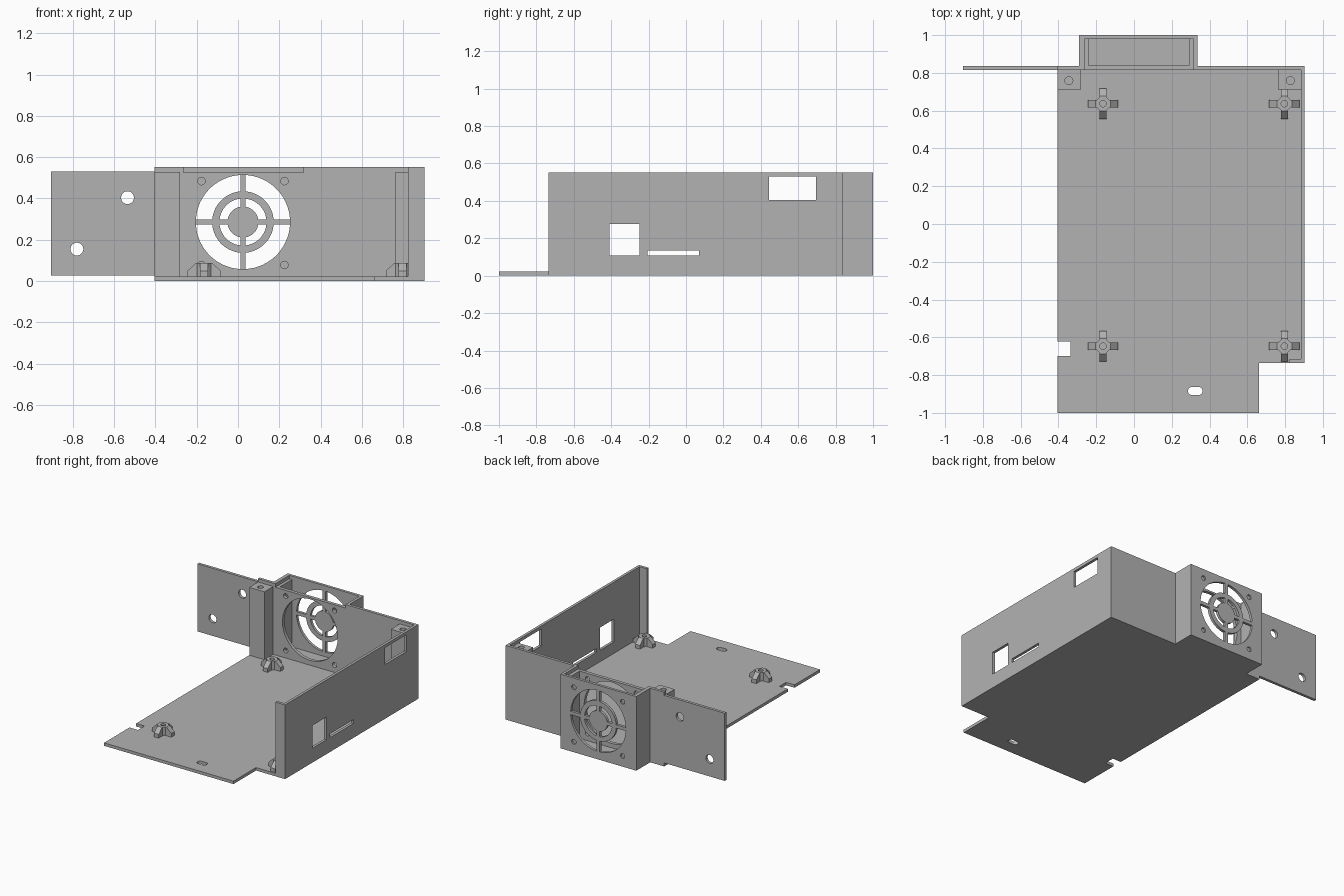
import bpy, bmesh, math
from mathutils import Matrix, Vector

cube = bpy.data.objects.get("Cube")
if cube:
    bpy.data.objects.remove(cube, do_unlink=True)

grey = bpy.data.materials.new("plain grey")
grey.use_nodes = True
grey.diffuse_color = (0.45, 0.45, 0.45, 1)
grey.node_tree.nodes["Principled BSDF"].inputs["Base Color"].default_value = (0.45, 0.45, 0.45, 1)

FLOOR, TOP = 0.022, 0.553
FAN_X, FAN_Z, FAN_R = 0.024, 0.286, 0.228


def finish(bm, name):
    bmesh.ops.recalc_face_normals(bm, faces=bm.faces)
    mesh = bpy.data.meshes.new(name)
    bm.to_mesh(mesh)
    bm.free()
    mesh.materials.append(grey)
    ob = bpy.data.objects.new(name, mesh)
    bpy.context.collection.objects.link(ob)
    return ob


def prism(name, outline, z0, z1):
    bm = bmesh.new()
    face = bm.faces.new([bm.verts.new((x, y, z0)) for x, y in outline])
    new = bmesh.ops.extrude_face_region(bm, geom=[face])["geom"]
    bmesh.ops.translate(bm, vec=(0, 0, z1 - z0),
                        verts=[v for v in new if isinstance(v, bmesh.types.BMVert)])
    return finish(bm, name)


def box(name, x0, x1, y0, y1, z0, z1):
    return prism(name, [(x0, y0), (x1, y0), (x1, y1), (x0, y1)], z0, z1)


def cylinder(name, centre, radius, depth, axis="Z", sides=48):
    bm = bmesh.new()
    turn = Matrix.Rotation(math.pi / 2, 4, "X") if axis == "Y" else Matrix()
    spin = Matrix.Rotation(math.pi / sides, 4, "Z")
    bmesh.ops.create_cone(bm, cap_ends=True, segments=sides, radius1=radius, radius2=radius,
                          depth=depth, matrix=Matrix.Translation(centre) @ turn @ spin)
    return finish(bm, name)


def combine(ob, others, operation="DIFFERENCE"):
    bpy.context.view_layer.objects.active = ob
    for other in others:
        mod = ob.modifiers.new("combine", "BOOLEAN")
        mod.operation, mod.solver, mod.object = operation, "EXACT", other
        bpy.ops.object.modifier_apply(modifier=mod.name)
        bpy.data.objects.remove(other, do_unlink=True)
    bm = bmesh.new()
    bm.from_mesh(ob.data)
    bmesh.ops.dissolve_limit(bm, angle_limit=0.01, verts=bm.verts, edges=bm.edges)
    bm.to_mesh(ob.data)
    bm.free()


def smooth(ob):
    bpy.ops.object.select_all(action="DESELECT")
    ob.select_set(True)
    bpy.context.view_layer.objects.active = ob
    bpy.ops.object.shade_smooth_by_angle(angle=math.radians(30))


# Floor tray and walls share the rear outline with the fan housing
rear = [(0.903, -0.735), (0.903, 0.836), (0.337, 0.836), (0.337, 1),
        (-0.29, 1), (-0.29, 0.836), (-0.405, 0.836)]
chassis = prism("chassis", [(-0.405, -1), (0.663, -1), (0.663, -0.735)] + rear, 0, FLOOR)
walls = prism("walls", [(-0.405, 0.815), (0.883, 0.815), (0.883, -0.715),
                        (0.823, -0.715), (0.823, -0.735)] + rear, 0, TOP)
combine(chassis, [walls], "UNION")

# Fan pocket, lid recess and fan opening
cuts = [box("pocket", -0.241, 0.29, 0.84, 0.98, 0.025, 0.7),
        box("lid_recess", -0.263, 0.316, 0.78, 0.98, 0.527, 0.7),
        cylinder("fan_opening", (FAN_X, 0.92, FAN_Z), FAN_R, 0.4, "Y", 64)]
# Screw holes: through the inner wall, blind in the outer face
for sx in (-1, 1):
    for sz in (-1, 1):
        x, z = FAN_X + sx * 0.201, FAN_Z - 0.005 + sz * 0.203
        cuts.append(cylinder("inner_screw_hole", (x, 0.825, z), 0.018, 0.08, "Y", 24))
        cuts.append(cylinder("outer_screw_hole", (x, 1.008, z), 0.018, 0.04, "Y", 24))
# Side wall windows
for y0, y1, z0, z1 in ((-0.41, -0.248, 0.107, 0.277), (-0.207, 0.07, 0.107, 0.136),
                       (0.444, 0.695, 0.405, 0.53)):
    cuts.append(box("side_window", 0.86, 0.95, y0, y1, z0, z1))
# Floor notch and rounded slot
cuts.append(box("notch", -0.5, -0.335, -0.7, -0.622, -0.1, 0.1))
slot = []
for i in range(26):
    a = -math.pi / 2 + math.pi * (i if i < 13 else i - 1) / 12
    slot.append((0.324 + (0.018 if i < 13 else -0.018) + 0.021 * math.cos(a),
                 -0.884 + 0.021 * math.sin(a)))
cuts.append(prism("slot", slot, -0.1, 0.1))
combine(chassis, cuts)
smooth(chassis)

# Fan grille: hub, ring and four split spokes
R_HUB, R_IN, R_OUT = 0.075, 0.114, 0.149
hub = cylinder("grille_hub", (FAN_X, 0.99, FAN_Z), R_HUB, 0.02, "Y")
ring = cylinder("grille_ring", (FAN_X, 0.99, FAN_Z), R_OUT, 0.02, "Y")
combine(ring, [cylinder("ring_hole", (FAN_X, 0.99, FAN_Z), R_IN, 0.1, "Y")])
smooth(hub)
smooth(ring)
bm = bmesh.new()
for k in range(4):
    for r0, r1 in ((R_HUB, R_IN), (R_OUT, FAN_R)):
        length = r1 - r0 + 0.004
        place = (Matrix.Translation((FAN_X, 0.99, FAN_Z)) @ Matrix.Rotation(k * math.pi / 2, 4, "Y")
                 @ Matrix.Translation(((r0 + r1) / 2, 0, 0))
                 @ Matrix.Diagonal((length, 0.02, 0.025, 1)))
        bmesh.ops.create_cube(bm, size=1, matrix=place)
finish(bm, "grille_spokes")

# Mounting ear with two holes
ear = box("mounting_ear", -0.905, -0.405, 0.815, 0.836, 0.026, 0.53)
combine(ear, [cylinder("ear_hole", (x, 0.825, z), 0.031, 0.1, "Y", 32)
              for x, z in ((-0.535, 0.404), (-0.78, 0.155))])
smooth(ear)

# Corner screw posts
for name, x0, x1, hole_x in (("right_post", -0.405, -0.28, -0.345), ("left_post", 0.763, 0.883, 0.828)):
    post = box(name, x0, x1, 0.711, 0.815, FLOOR, 0.528)
    combine(post, [cylinder("post_hole", (hole_x, 0.759, 0.528), 0.021, 0.3, "Z", 24)])
    smooth(post)


# Board standoffs: octagonal core with four sloped ribs
def standoff(name, x, y):
    core = cylinder(name, (x, y, (FLOOR + 0.087) / 2), 0.04, 0.087 - FLOOR, "Z", 8)
    combine(core, [cylinder("standoff_hole", (x, y, 0.087), 0.017, 0.1, "Z", 24)])
    smooth(core)
    bm = bmesh.new()
    for k in range(4):
        turn = Matrix.Translation((x, y, 0)) @ Matrix.Rotation(k * math.pi / 2, 4, "Z")
        side = [(0.034, FLOOR), (0.08, FLOOR), (0.08, 0.05), (0.04, 0.087), (0.034, 0.087)]
        a, b = ([bm.verts.new(turn @ Vector((r, w, z))) for r, z in side] for w in (-0.019, 0.019))
        bm.faces.new(a)
        bm.faces.new(b)
        for i in range(5):
            j = (i + 1) % 5
            bm.faces.new((a[i], a[j], b[j], b[i]))
    finish(bm, name + "_ribs")


for side, x in (("right", -0.164), ("left", 0.796)):
    for end, y in (("front", -0.647), ("back", 0.637)):
        standoff(f"{end}_{side}_standoff", x, y)
